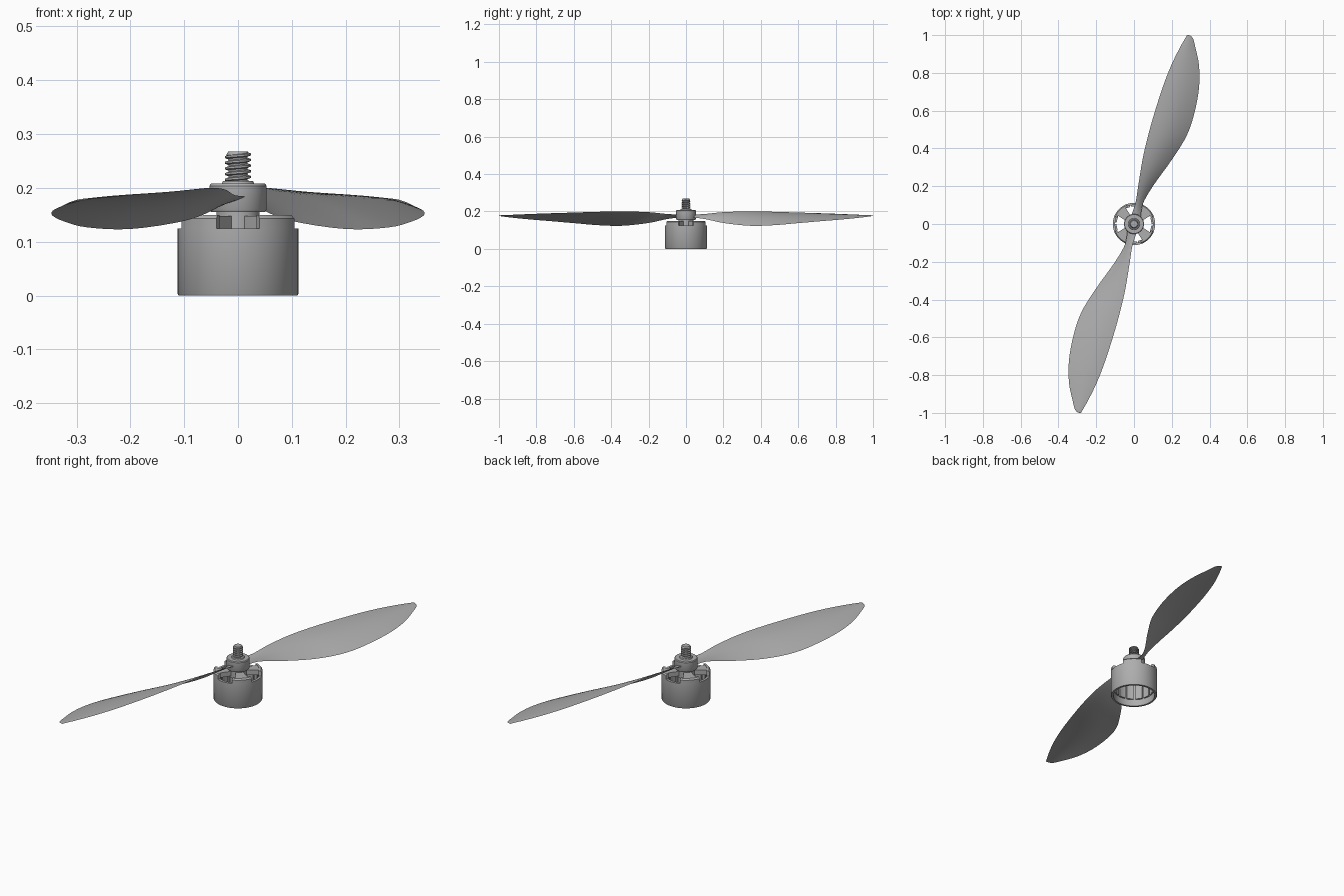
import bpy, bmesh, math
from mathutils import Matrix, Vector

cube = bpy.data.objects.get("Cube")
if cube:
    bpy.data.objects.remove(cube, do_unlink=True)

grey = bpy.data.materials.new("mid grey")
grey.use_nodes = True
COLOUR = (0.42, 0.42, 0.42, 1)
grey.diffuse_color = COLOUR
grey.node_tree.nodes["Principled BSDF"].inputs["Base Color"].default_value = COLOUR


def finish(name, bm, angle=35):
    bmesh.ops.recalc_face_normals(bm, faces=bm.faces)
    mesh = bpy.data.meshes.new(name)
    bm.to_mesh(mesh)
    bm.free()
    mesh.materials.append(grey)
    ob = bpy.data.objects.new(name, mesh)
    bpy.context.collection.objects.link(ob)
    bpy.ops.object.select_all(action="DESELECT")
    ob.select_set(True)
    bpy.context.view_layer.objects.active = ob
    bpy.ops.object.shade_smooth_by_angle(angle=math.radians(angle))
    return ob


def sector(bm, profile, start=0.0, sweep=math.tau, steps=64):
    """Sweep a closed (radius, z) profile about z; partial sweeps get end caps."""
    full = sweep > 6.28
    rings = []
    for i in range(steps if full else steps + 1):
        a = start + sweep * i / steps
        rings.append([bm.verts.new((r * math.cos(a), r * math.sin(a), z)) for r, z in profile])
    n = len(profile)
    for i in range(steps):
        a, b = rings[i], rings[(i + 1) % len(rings)]
        for j in range(n):
            k = (j + 1) % n
            bm.faces.new((a[j], a[k], b[k], b[j]))
    if not full:
        bm.faces.new(rings[0])
        bm.faces.new(rings[-1])


def box(r0, r1, z0, z1):
    return [(r0, z0), (r1, z0), (r1, z1), (r0, z1)]


# Motor can, open underneath
bm = bmesh.new()
sector(bm, [(0.1, 0), (0.11, 0), (0.112, 0.003), (0.112, 0.125), (0.1, 0.125)])
finish("motor_can", bm)

# Spokes rising from the can rim to the central boss
SPOKES = 4
bm = bmesh.new()
for i in range(SPOKES):
    mid = math.radians(45) + math.tau * i / SPOKES
    sector(bm, [(0.096, 0.123), (0.112, 0.123), (0.112, 0.143), (0.106, 0.15), (0.096, 0.15)],
           mid - 0.42, 0.84, 12)
    c, s = math.cos(mid), math.sin(mid)
    bar = bmesh.ops.create_cube(bm, size=1)["verts"]
    for v in bar:
        half = 0.017 if v.co.x < 0 else 0.03
        v.co = Vector((0.03 if v.co.x < 0 else 0.1, math.copysign(half, v.co.y), 0.136 + v.co.z * 0.024))
    bmesh.ops.rotate(bm, verts=bar, cent=(0, 0, 0), matrix=Matrix.Rotation(mid, 3, "Z"))
finish("can_spokes", bm)

# Magnets lining the can
bm = bmesh.new()
for i in range(14):
    sector(bm, box(0.092, 0.101, 0.035, 0.115), math.tau * i / 14, 0.36, 4)
finish("magnets", bm)

# Central boss and propeller hub
bm = bmesh.new()
sector(bm, box(0.008, 0.04, 0.115, 0.157), steps=40)
finish("motor_boss", bm)
bm = bmesh.new()
sector(bm, [(0.012, 0.155), (0.05, 0.155), (0.053, 0.16), (0.053, 0.204), (0.05, 0.208), (0.012, 0.208)], steps=48)
finish("propeller_hub", bm)
bm = bmesh.new()
sector(bm, [(0.012, 0.205), (0.032, 0.205), (0.028, 0.213), (0.012, 0.213)], steps=32)
finish("shaft_collar", bm)

# Shaft core with chamfered tip
bm = bmesh.new()
sector(bm, [(0.001, 0.12), (0.018, 0.12), (0.018, 0.258), (0.022, 0.261), (0.018, 0.268), (0.001, 0.268)], steps=32)
finish("shaft", bm)

# Screw thread wound around the shaft
bm = bmesh.new()
PITCH, TURNS, SEG = 0.0105, 5, 32
previous = None
for i in range(TURNS * SEG + 1):
    a = math.tau * i / SEG
    z = 0.21 + PITCH * i / SEG
    ring = [bm.verts.new((r * math.cos(a), r * math.sin(a), z + dz))
            for r, dz in ((0.016, -0.0045), (0.024, -0.0018), (0.024, 0.0018), (0.016, 0.0045))]
    if previous:
        for j in range(4):
            k = (j + 1) % 4
            bm.faces.new((previous[j], previous[k], ring[k], ring[j]))
    else:
        bm.faces.new(ring)
    previous = ring
bm.faces.new(previous)
finish("shaft_thread", bm)

# Blade stations: y, high edge x, high edge z, low edge x, low edge z
STATIONS = [
    (0.00, -0.035, 0.182, 0.035, 0.172),
    (0.10, 0.005, 0.186, 0.045, 0.160),
    (0.20, 0.022, 0.196, 0.100, 0.139),
    (0.34, 0.045, 0.200, 0.200, 0.124),
    (0.47, 0.075, 0.198, 0.280, 0.127),
    (0.60, 0.112, 0.194, 0.323, 0.138),
    (0.73, 0.154, 0.190, 0.345, 0.149),
    (0.84, 0.197, 0.186, 0.344, 0.158),
    (0.93, 0.241, 0.182, 0.326, 0.167),
    (0.985, 0.272, 0.179, 0.311, 0.174),
    (1.00, 0.280, 0.178, 0.290, 0.177),
]


def station(t):
    """Smooth cubic interpolation through the stations."""
    i = min(int(t), len(STATIONS) - 2)
    f = t - i
    p = [STATIONS[max(0, min(len(STATIONS) - 1, i + d))] for d in (-1, 0, 1, 2)]
    return [b + 0.5 * f * (c - a + f * (2 * a - 5 * b + 4 * c - d + f * (3 * (b - c) + d - a)))
            for a, b, c, d in zip(*p)]


def make_blade(name, turn):
    bm = bmesh.new()
    across, rows = 10, []
    for i in range(4 * (len(STATIONS) - 1) + 1):
        y, xa, za, xb, zb = station(i / 4)
        thick = 0.008 * (1 - 0.75 * y)
        camber = 0.05 * (xb - xa)
        loop = []
        for k in range(2 * across):
            u = k / across if k <= across else 2 - k / across
            side = 1 if k < across else -1
            bulge = math.sin(math.pi * u)
            z = za + (zb - za) * u + camber * bulge + side * thick * (0.1 + 0.9 * bulge) / 2
            loop.append(bm.verts.new((xa + (xb - xa) * u, y, z)))
        rows.append(loop)
    for a, b in zip(rows, rows[1:]):
        for j in range(2 * across):
            k = (j + 1) % (2 * across)
            bm.faces.new((a[j], a[k], b[k], b[j]))
    bm.faces.new(rows[0])
    bm.faces.new(rows[-1])
    bmesh.ops.rotate(bm, verts=bm.verts, cent=(0, 0, 0), matrix=Matrix.Rotation(turn, 3, "Z"))
    finish(name, bm, 50)


# Two opposite blades
make_blade("back_blade", 0)
make_blade("front_blade", math.pi)
